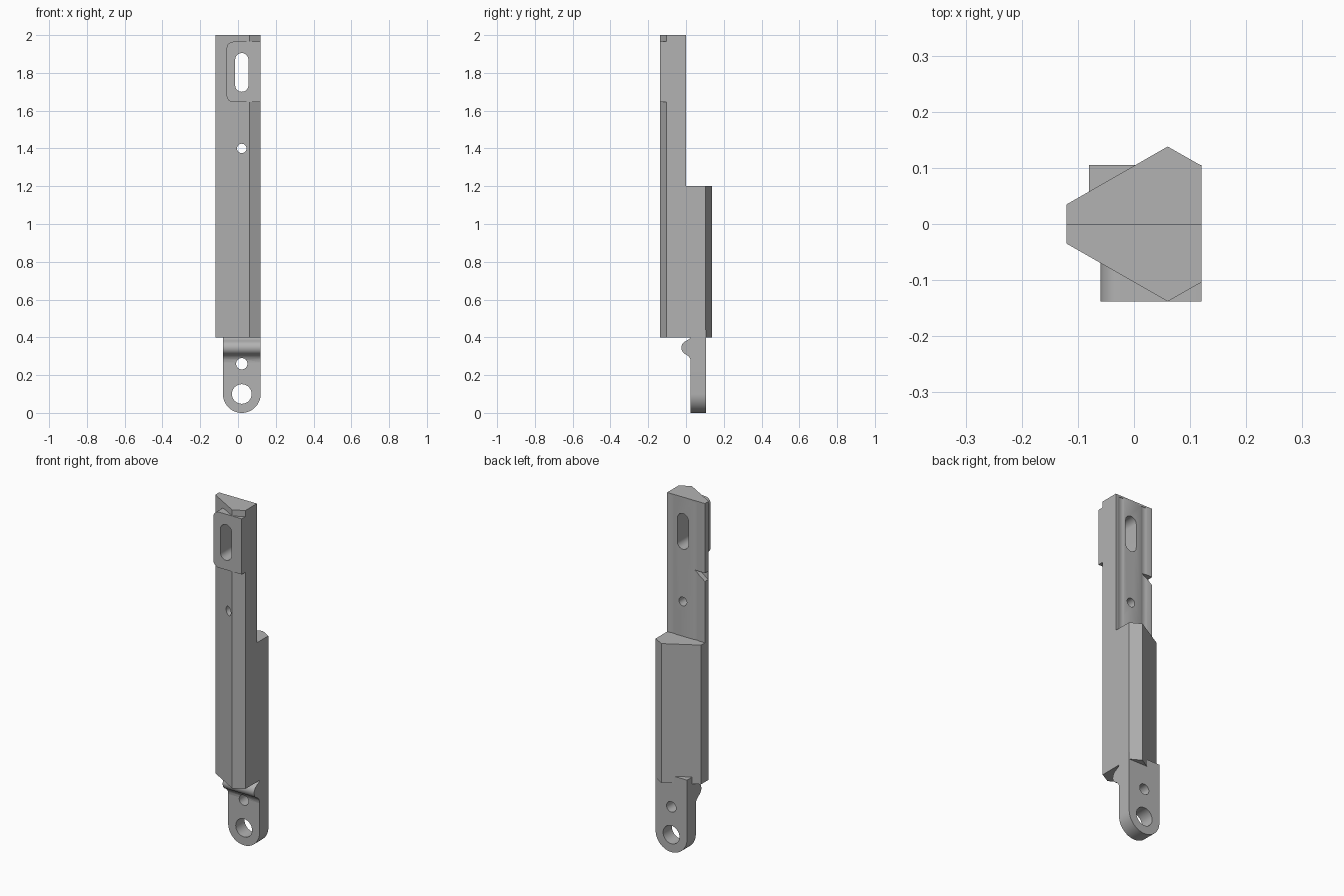
import bpy, bmesh
from math import cos, sin, pi, radians
from mathutils import Vector

old = bpy.data.objects.get("Cube")
if old:
    bpy.data.objects.remove(old, do_unlink=True)

grey = bpy.data.materials.new("plain grey")
grey.use_nodes = True
grey.diffuse_color = (0.45, 0.45, 0.45, 1)
grey.node_tree.nodes["Principled BSDF"].inputs["Base Color"].default_value = (0.45, 0.45, 0.45, 1)

# Each axis maps outline coordinates (u, v) and extrusion depth d to a point
PLACE = {
    "x": lambda u, v, d: Vector((d, u, v)),
    "y": lambda u, v, d: Vector((u, d, v)),
    "z": lambda u, v, d: Vector((u, v, d)),
}


def prism(name, outline, axis, start, end):
    """Extrude a closed outline along an axis."""
    bm = bmesh.new()
    place = PLACE[axis]
    base = bm.faces.new([bm.verts.new(place(u, v, start)) for u, v in outline])
    ext = bmesh.ops.extrude_face_region(bm, geom=[base])
    moved = [g for g in ext["geom"] if isinstance(g, bmesh.types.BMVert)]
    bmesh.ops.translate(bm, verts=moved, vec=place(0, 0, end - start))
    bmesh.ops.recalc_face_normals(bm, faces=bm.faces)
    mesh = bpy.data.meshes.new(name)
    bm.to_mesh(mesh)
    bm.free()
    obj = bpy.data.objects.new(name, mesh)
    bpy.context.collection.objects.link(obj)
    mesh.materials.append(grey)
    return obj


def arc(u, v, r, a, b, steps=16):
    """Points on an arc, angles in degrees."""
    angles = [radians(a + (b - a) * i / steps) for i in range(steps + 1)]
    return [(u + r * cos(t), v + r * sin(t)) for t in angles]


def circle(u, v, r, steps=40):
    return arc(u, v, r, 0, 360, steps)[:-1]


def finish(obj, cutters=()):
    """Cut the part, bake the result and shade its curves."""
    for cutter in cutters:
        mod = obj.modifiers.new(cutter.name, "BOOLEAN")
        mod.operation = "DIFFERENCE"
        mod.solver = "EXACT"
        mod.object = cutter
    graph = bpy.context.evaluated_depsgraph_get()
    mesh = bpy.data.meshes.new_from_object(obj.evaluated_get(graph))
    obj.modifiers.clear()
    obj.data = mesh
    bpy.ops.object.select_all(action="DESELECT")
    obj.select_set(True)
    bpy.context.view_layer.objects.active = obj
    bpy.ops.object.shade_smooth_by_angle(angle=radians(30))


MID = 0.02      # centre line of the holes
RIGHT = 0.12    # shared flat side

# Cutters for the holes, slot, back step, edge notch and shallow grooves
slot = prism("slot_cutter", arc(MID, 1.87, 0.035, 0, 180) + arc(MID, 1.735, 0.035, 180, 360), "y", -0.3, 0.3)
pin_hole = prism("pin_hole_cutter", circle(MID, 1.4, 0.025), "y", -0.3, 0.3)
tab_hole = prism("tab_hole_cutter", circle(MID, 0.26, 0.03), "y", -0.3, 0.3)
eye_hole = prism("eye_hole_cutter", circle(MID, 0.1, 0.052), "y", -0.3, 0.3)
step = prism("step_cutter", [(0, 1.2), (0.3, 1.2), (0.3, 2.1), (0, 2.1)], "x", -0.3, 0.3)
notch = prism("notch_cutter", [(-0.15, 1.6), (-0.055, 1.6), (-0.15, 1.53)], "y", -0.03, 0.05)
grooves = [prism("groove_cutter", circle(x, 0.048, 0.051, 96), "z", 1.2, 1.99)
           for x in (-0.065, 0.085)]

# Main bar with a six-sided section
half = [(-0.12, 0.035), (0.06, 0.138), (RIGHT, 0.104)]
section = half + [(x, -y) for x, y in reversed(half)]
bar = prism("main_bar", section, "z", 0.4, 2.0)
finish(bar, [step, slot, pin_hole, notch] + grooves)

# Raised pad around the slot, rounded on one side
r = 0.035
pad_outline = ([(RIGHT, 1.645), (RIGHT, 1.965)]
               + arc(-0.06 + r, 1.965 - r, r, 90, 180, 8)
               + arc(-0.06 + r, 1.645 + r, r, 180, 270, 8))
pad = prism("slot_pad", pad_outline, "y", -0.138, -0.05)
finish(pad, [slot])

# Lower tab with a round end
tab = prism("lower_tab", [(RIGHT, 0.44), (-0.08, 0.44)] + arc(MID, 0.1, 0.1, 180, 360, 32), "y", 0.025, 0.105)
finish(tab, [tab_hole, eye_hole])

# Rounded ridge across the front of the tab
ridge_outline = ([(0.05, 0.4), (0.025, 0.4), (0.018, 0.391), (0.005, 0.384)]
                 + arc(0.012, 0.345, 0.037, 120, 240, 14)
                 + [(0.008, 0.304), (0.018, 0.294), (0.0235, 0.282), (0.025, 0.268), (0.05, 0.268)])
ridge = prism("tab_ridge", ridge_outline, "x", -0.08, RIGHT)
finish(ridge, [tab_hole])

# Cutters are no longer needed
for helper in [slot, pin_hole, tab_hole, eye_hole, step, notch] + grooves:
    bpy.data.objects.remove(helper, do_unlink=True)
